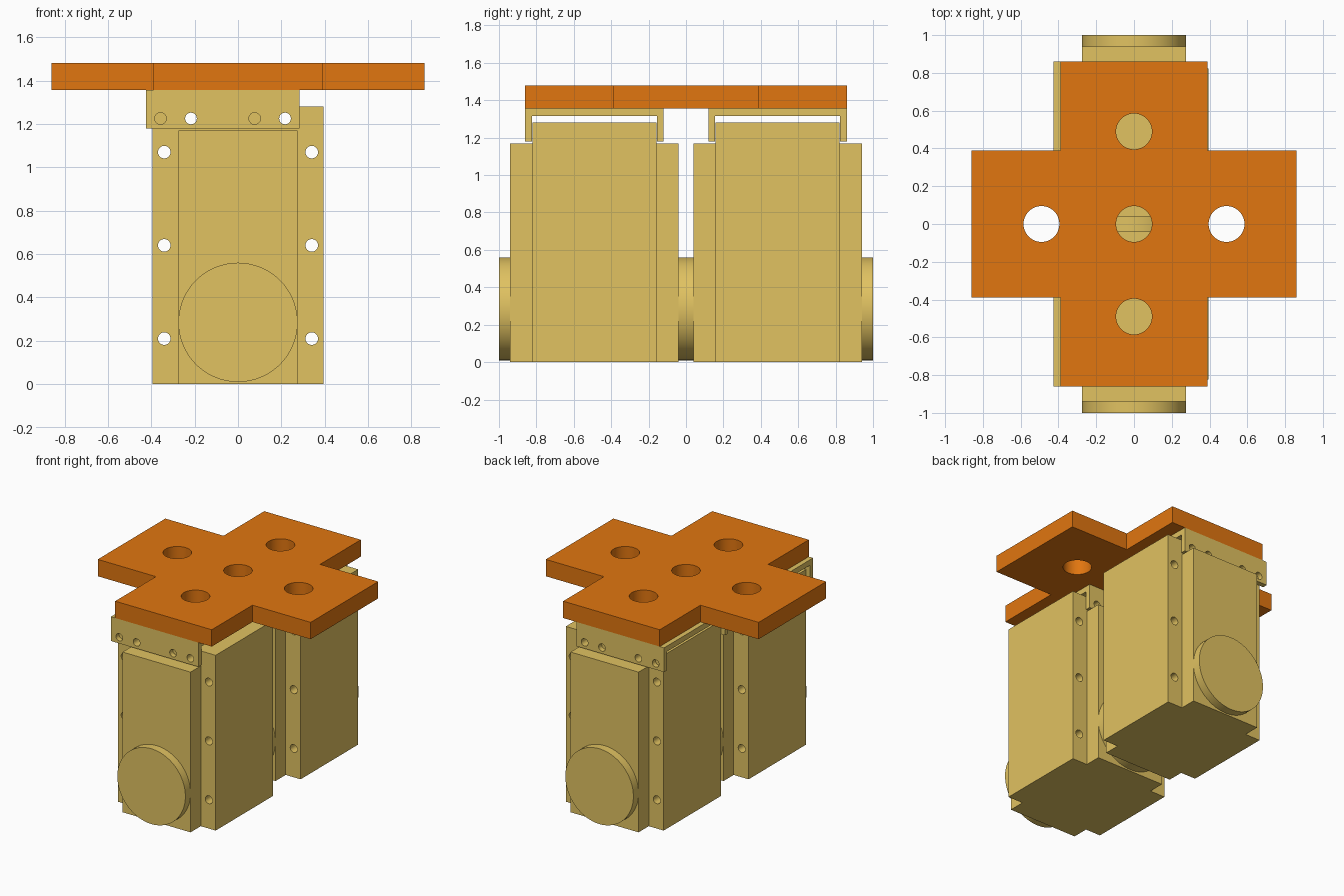
import bpy, bmesh, math

if "Cube" in bpy.data.objects:
    bpy.data.objects.remove(bpy.data.objects["Cube"])

def material(name, color):
    m = bpy.data.materials.new(name)
    m.diffuse_color = color
    m.use_nodes = True
    m.node_tree.nodes["Principled BSDF"].inputs["Base Color"].default_value = m.diffuse_color
    return m

TAN = material("tan", (0.75, 0.54, 0.12, 1))
ORANGE = material("orange", (0.75, 0.18, 0.005, 1))

def prism(name, pts, axis, lo, hi, mat):
    """Extrude a 2D profile along an axis: 'x' takes (y, z), 'z' takes (x, y)."""
    place = (lambda a, b, t: (t, a, b)) if axis == 'x' else (lambda a, b, t: (a, b, t))
    bm = bmesh.new()
    face = bm.faces.new([bm.verts.new(place(a, b, lo)) for a, b in pts])
    new = bmesh.ops.extrude_face_region(bm, geom=[face])["geom"]
    shift = place(0, 0, hi - lo)
    bmesh.ops.translate(bm, vec=shift, verts=[v for v in new if isinstance(v, bmesh.types.BMVert)])
    bmesh.ops.recalc_face_normals(bm, faces=bm.faces)
    me = bpy.data.meshes.new(name)
    bm.to_mesh(me)
    bm.free()
    ob = bpy.data.objects.new(name, me)
    bpy.context.collection.objects.link(ob)
    me.materials.append(mat)
    return ob

def cylinder(name, loc, r, depth, along_y, sides):
    bpy.ops.mesh.primitive_cylinder_add(vertices=sides, radius=r, depth=depth, location=loc,
                                        rotation=(math.pi / 2 if along_y else 0, 0, 0))
    ob = bpy.context.object
    ob.name = name
    return ob

def smooth(ob):
    bpy.ops.object.select_all(action='DESELECT')
    ob.select_set(True)
    bpy.context.view_layer.objects.active = ob
    bpy.ops.object.shade_smooth_by_angle(angle=math.radians(30))

def boolean(ob, other, op):
    mod = ob.modifiers.new("cut", 'BOOLEAN')
    mod.operation, mod.object, mod.solver = op, other, 'EXACT'
    bpy.context.view_layer.objects.active = ob
    bpy.ops.object.modifier_apply(modifier=mod.name)
    bpy.data.objects.remove(other)

def drill(ob, spots, r, depth, along_y, sides):
    for p in spots:
        boolean(ob, cylinder("cutter", p, r, depth, along_y, sides), 'DIFFERENCE')
    smooth(ob)

def rect(x0, x1, y0, y1):
    return [(x0, y0), (x1, y0), (x1, y1), (x0, y1)]

# Cross-shaped top plate with five holes
a, b = 0.39, 0.86
quarter = [(b, -a), (b, a), (a, a)]
cross = []
for k in range(4):
    for x, y in quarter:
        for _ in range(k):
            x, y = -y, x
        cross.append((x, y))
plate = prism("top_plate", cross, 'z', 1.357, 1.48, ORANGE)
drill(plate, [(0, 0, 1.42), (0.49, 0, 1.42), (-0.49, 0, 1.42), (0, 0.49, 1.42), (0, -0.49, 1.42)],
      0.095, 0.5, False, 48)

for side, s in (("front", -1), ("back", 1)):
    c = 0.49 * s
    # Motor housing: wide core plus narrower, lower slab through it
    body = prism(side + "_motor_body", rect(-0.395, 0.395, c - 0.332, c + 0.332), 'z', 0, 1.28, TAN)
    slab = prism("slab", rect(-0.275, 0.275, c - 0.45, c + 0.45), 'z', 0, 1.17, TAN)
    boolean(body, slab, 'UNION')
    holes = [(x, c, z) for x in (-0.34, 0.34) for z in (0.21, 0.64, 1.07)]
    holes += [(x, c, 1.225) for x in (-0.217, 0.217)]
    drill(body, holes, 0.029, 0.8, True, 24)

    # Round output horns on both faces
    for end, y0, y1 in (("outer", 0.94, 1.0), ("inner", 0.0, 0.04)):
        horn = cylinder(f"{side}_{end}_horn", (0, s * (y0 + y1) / 2, 0.285), 0.275, y1 - y0, True, 64)
        horn.data.materials.append(TAN)
        smooth(horn)

    # U-shaped bracket hanging under the plate
    o, i, zb, zi, zt = 0.37, 0.334, 1.18, 1.317, 1.357
    u = [(-o, zb), (-i, zb), (-i, zi), (i, zi), (i, zb), (o, zb), (o, zt), (-o, zt)]
    bracket = prism(side + "_bracket", [(c + y, z) for y, z in u], 'x', -0.425, 0.283, TAN)
    drill(bracket, [(x, c, 1.225) for x in (-0.357, -0.217, 0.077, 0.217)], 0.027, 1.0, True, 24)
